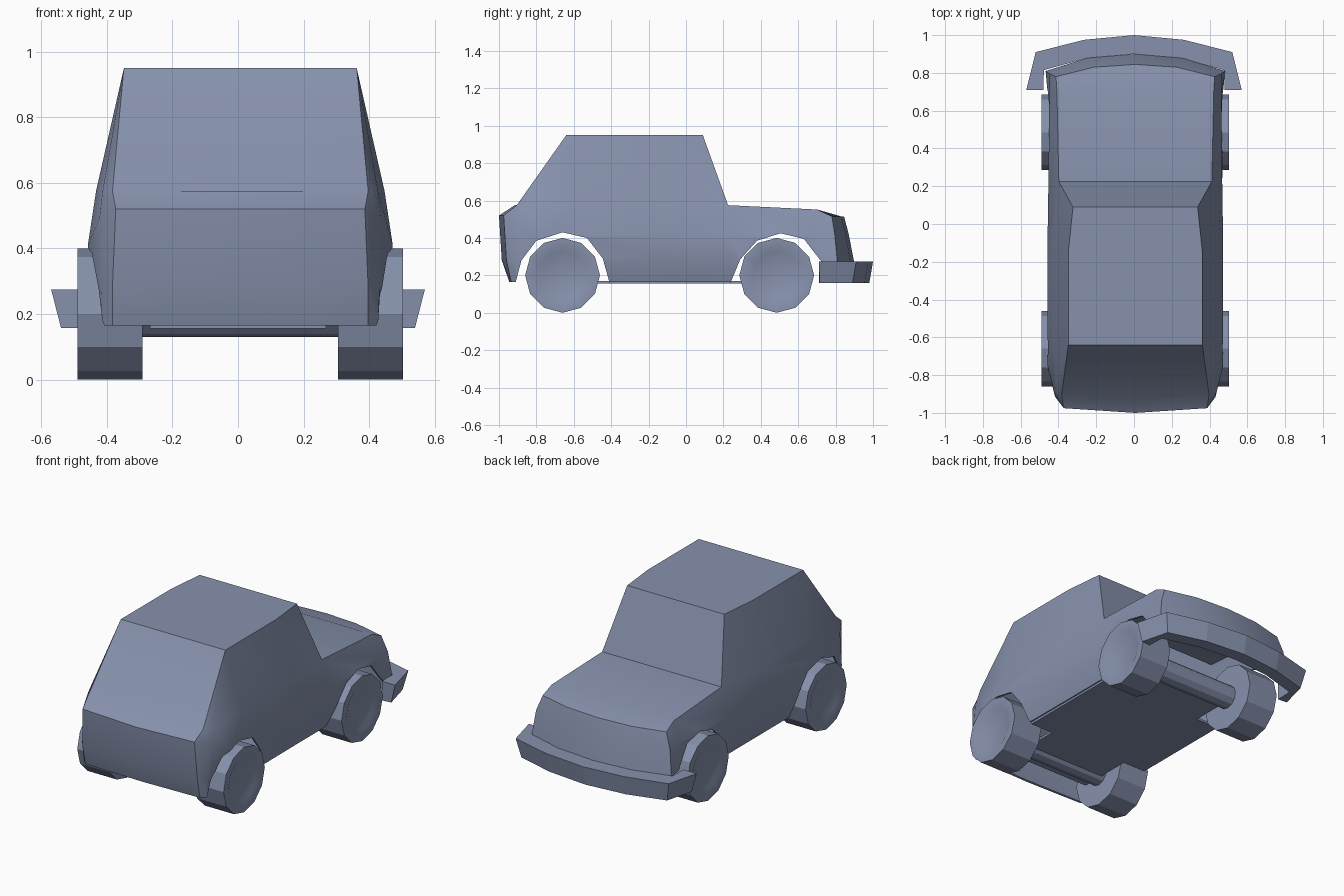
import bpy, bmesh, math
from mathutils import Vector

if "Cube" in bpy.data.objects:
    bpy.data.objects.remove(bpy.data.objects["Cube"])

CX = 0.007  # body sits a hair off centre

# Slate blue paint for every part
paint = bpy.data.materials.new("slate_blue")
paint.diffuse_color = (.24, .285, .415, 1)
paint.use_nodes = True
paint.node_tree.nodes["Principled BSDF"].inputs["Base Color"].default_value = paint.diffuse_color


def make(name, bm, x=0.0):
    bmesh.ops.recalc_face_normals(bm, faces=bm.faces[:])
    me = bpy.data.meshes.new(name)
    bm.to_mesh(me)
    bm.free()
    me.materials.append(paint)
    ob = bpy.data.objects.new(name, me)
    ob.location.x = x
    bpy.context.collection.objects.link(ob)
    return ob


def activate(ob):
    bpy.ops.object.select_all(action='DESELECT')
    ob.select_set(True)
    bpy.context.view_layer.objects.active = ob


def prism(name, pts, depth, x=0.0):
    """Extrude a closed 3D polygon along a vector."""
    bm = bmesh.new()
    f = bm.faces.new([bm.verts.new(p) for p in pts])
    ext = bmesh.ops.extrude_face_region(bm, geom=[f], use_keep_orig=True)
    vs = [g for g in ext['geom'] if isinstance(g, bmesh.types.BMVert)]
    bmesh.ops.translate(bm, verts=vs, vec=Vector(depth))
    return make(name, bm, x)


# Body shell: half rings from rear centre round the side to front centre
belt = [(0, -.915, .575), (.39, -.905, .575), (.42, -.86, .575), (.44, -.6, .575), (.44, -.1, .575),
        (.405, .225, .575), (.415, .70, .552), (.42, .78, .515), (.22, .83, .515), (0, .845, .515)]
waist = [(0, -1.0, .52), (.38, -.975, .52), (.43, -.89, .49), (.465, -.75, .41), (.465, -.1, .41),
         (.46, .225, .41), (.455, .70, .43), (.455, .795, .42), (.235, .855, .42), (0, .87, .42)]
low = [(0, -.985, .28), (.39, -.96, .28), (.425, -.915, .28), (.46, -.75, .28), (.46, -.1, .28),
       (.46, .225, .28), (.465, .70, .28), (.475, .81, .265), (.25, .88, .265), (0, .90, .265)]
sill = [(0, -.945, .165), (.39, -.935, .165), (.42, -.905, .165), (.43, -.75, .165), (.425, -.1, .165),
        (.425, .225, .165), (.43, .70, .165), (.46, .81, .165), (.25, .88, .165), (0, .90, .165)]
roof = [(.355, -.64, .95), (.355, -.15, .95), (.33, .09, .95)]

bm = bmesh.new()
rings = []
for half in (belt, waist, low, sill):
    full = half + [(-x, y, z) for x, y, z in reversed(half[1:-1])]
    rings.append([bm.verts.new(p) for p in full])
N = 18
for a, b in zip(rings, rings[1:]):
    for i in range(N):
        j = (i + 1) % N
        bm.faces.new((a[i], a[j], b[j], b[i]))
T = rings[0]
R = [bm.verts.new(p) for p in roof]
L = [bm.verts.new((-x, y, z)) for x, y, z in roof]
bm.faces.new(R + L[::-1])                                  # roof
bm.faces.new((R[0], L[0], T[17], T[0], T[1]))              # rear slope
bm.faces.new((R[2], L[2], T[13], T[5]))                    # windscreen
bm.faces.new((T[5], T[13], T[12], T[6]))                   # bonnet
bm.faces.new([T[i] for i in range(6, 13)])                 # bonnet nose
for top, k in ((R, lambda i: i), (L, lambda i: (N - i) % N)):
    t = [T[k(i)] for i in range(6)]
    for loop in ((top[0], t[1], t[2]), (top[0], t[2], t[3]), (top[0], t[3], t[4], top[1]),
                 (top[1], t[4], t[5], top[2])):
        bm.faces.new(loop)
body = make("car_body", bm, CX)

# Wheel arch cutters: rear ones per side (tail panel stays), front one full width
rear_arch = [(-.91, 0), (-.91, .165), (-.88, .28), (-.80, .385), (-.66, .43), (-.53, .40),
             (-.445, .29), (-.41, .165), (-.41, 0)]
front_arch = [(.24, 0), (.24, .165), (.29, .285), (.38, .385), (.505, .425), (.63, .395),
              (.715, .285), (.73, .266), (1.2, .266), (1.2, 0)]
activate(body)
sol = body.modifiers.new("Thickness", 'SOLIDIFY')
sol.thickness = .012
sol.offset = -1
bpy.ops.object.modifier_apply(modifier=sol.name)
for prof, x0, w in ((rear_arch, .36, .4), (rear_arch, -.76, .4), (front_arch, -.8, 1.6)):
    cut = prism("arch_cutter", [(x0, y, z) for y, z in prof], (w, 0, 0))
    cut.hide_render = True
    activate(body)
    mod = body.modifiers.new("Arch", 'BOOLEAN')
    mod.operation = 'DIFFERENCE'
    mod.solver = 'EXACT'
    mod.object = cut
    bpy.ops.object.modifier_apply(modifier=mod.name)
    bpy.data.objects.remove(cut)
activate(body)
bpy.ops.object.shade_smooth_by_angle(angle=math.radians(33))

# Floor pan, narrower where it passes between the wheels
half = [(.268, -.75), (.268, -.41), (.42, -.41), (.42, .24), (.268, .24), (.268, .48)]
plan = half + [(-x, y) for x, y in reversed(half)]
prism("floor_pan", [(x, y, .156) for x, y in plan], (0, 0, .014), CX - .007)

# Front bumper: four-cornered section swept round the nose
outer = [(.57, .71), (.52, .91), (.265, .975), (0, 1.0)]
under = [(.54, .715), (.495, .89), (.26, .955), (0, .98)]
inner = [(.48, .71), (.477, .815), (.245, .879), (0, .9)]
bm = bmesh.new()
stations = []
for s, idx in ((1, (0, 1, 2, 3)), (-1, (2, 1, 0))):
    for i in idx:
        sec = [(*outer[i], .275), (*under[i], .158), (*inner[i], .158), (*inner[i], .275)]
        stations.append([bm.verts.new((s * x, y, z)) for x, y, z in sec])
for a, b in zip(stations, stations[1:]):
    for i in range(4):
        j = (i + 1) % 4
        bm.faces.new((a[i], a[j], b[j], b[i]))
bm.faces.new(stations[0])
bm.faces.new(stations[-1])
make("front_bumper", bm)


def lathe_x(name, profile, y, z, steps=12):
    """Turn an (x, radius) profile about the x axis."""
    bm = bmesh.new()
    vs = [bm.verts.new((x, 0, r)) for x, r in profile]
    es = [bm.edges.new(p) for p in zip(vs, vs[1:])]
    bmesh.ops.spin(bm, geom=vs + es, cent=(0, 0, 0), axis=(1, 0, 0),
                   angle=math.tau, steps=steps, use_duplicate=False)
    bmesh.ops.remove_doubles(bm, verts=bm.verts[:], dist=1e-4)
    ob = make(name, bm, CX)
    ob.location.y, ob.location.z = y, z
    return ob


# Wheels with shallow dished hubs, and axles that dip below the floor pan
wheel = [(.298, 0), (.298, .2), (.497, .2), (.497, .155), (.486, .13), (.486, 0)]
for end, y in (("rear", -.66), ("front", .485)):
    for side, s in (("right", 1), ("left", -1)):
        ob = lathe_x(f"{end}_{side}_wheel", [(s * x, r) for x, r in wheel], y, .2)
        activate(ob)
        bpy.ops.object.shade_smooth_by_angle(angle=math.radians(28))
    lathe_x(f"{end}_axle", [(-.3, 0), (-.3, .07), (.3, .07), (.3, 0)], y, .2)
